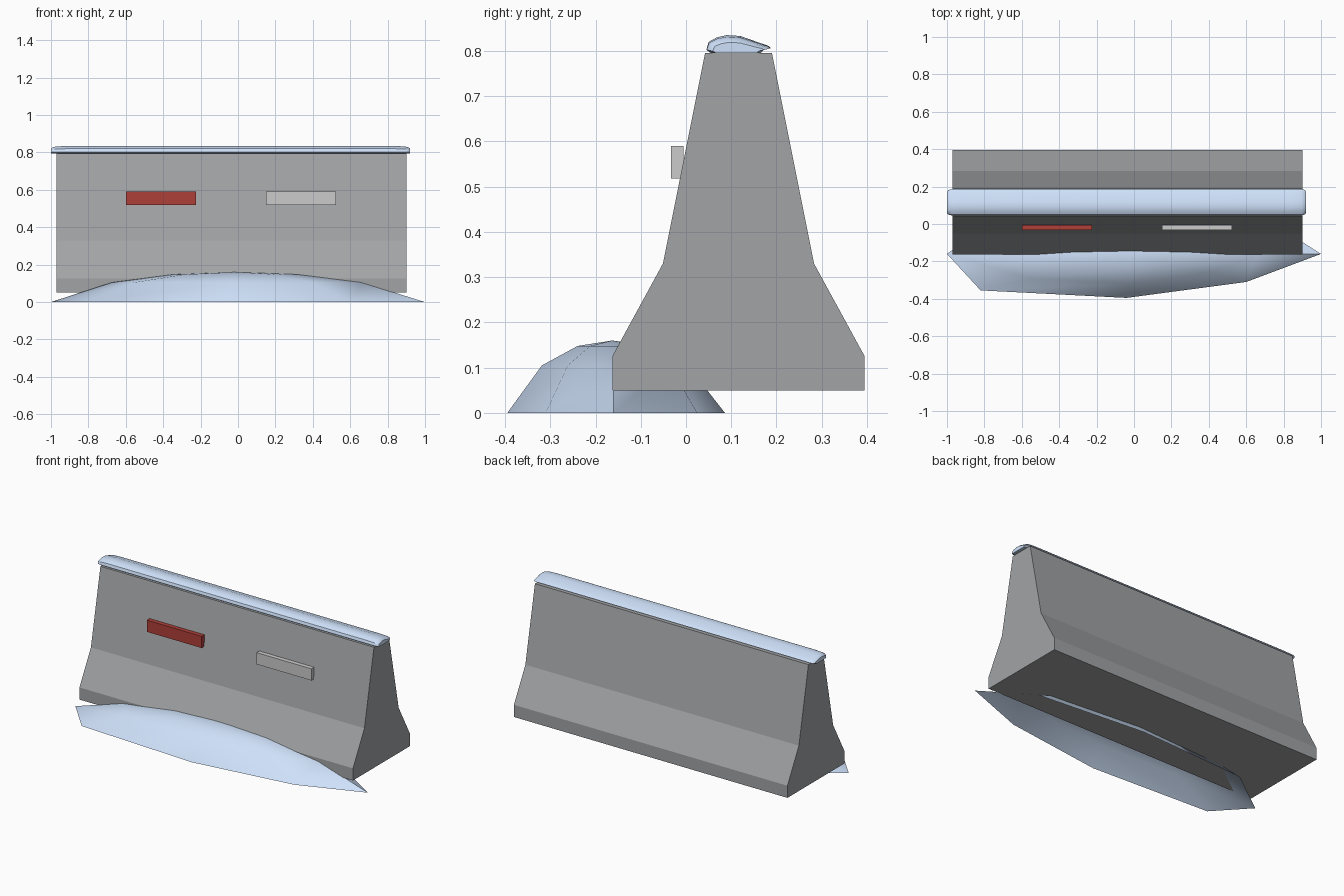
import bpy
import bmesh
import math

if "Cube" in bpy.data.objects:
    bpy.data.objects.remove(bpy.data.objects["Cube"])


def material(name, rgb):
    m = bpy.data.materials.new(name)
    m.diffuse_color = (*rgb, 1)
    m.use_nodes = True
    m.node_tree.nodes["Principled BSDF"].inputs["Base Color"].default_value = m.diffuse_color
    return m


def loft(name, rings, mat, cap_ends=True, apex=None, smooth=None):
    """Skin a list of closed point rings; close with end faces or an apex."""
    bm = bmesh.new()
    loops = [[bm.verts.new(p) for p in ring] for ring in rings]
    n = len(loops[0])
    for a, b in zip(loops, loops[1:]):
        for i in range(n):
            j = (i + 1) % n
            bm.faces.new((a[i], a[j], b[j], b[i]))
    if cap_ends:
        bm.faces.new(loops[0][::-1])
        bm.faces.new(loops[-1])
    if apex:
        tip = bm.verts.new(apex)
        for i in range(n):
            bm.faces.new((loops[-1][i], loops[-1][(i + 1) % n], tip))
    bmesh.ops.recalc_face_normals(bm, faces=bm.faces)
    mesh = bpy.data.meshes.new(name)
    bm.to_mesh(mesh)
    bm.free()
    ob = bpy.data.objects.new(name, mesh)
    bpy.context.collection.objects.link(ob)
    mesh.materials.append(mat)
    if smooth:
        bpy.ops.object.select_all(action='DESELECT')
        bpy.context.view_layer.objects.active = ob
        ob.select_set(True)
        bpy.ops.object.shade_smooth_by_angle(angle=math.radians(smooth))
    return ob


def box(name, x0, x1, y0, y1, z0, z1, mat):
    ring = [(y0, z0), (y1, z0), (y1, z1), (y0, z1)]
    return loft(name, [[(x, y, z) for y, z in ring] for x in (x0, x1)], mat)


concrete = material("concrete", (0.36, 0.37, 0.38))
snow = material("snow", (0.62, 0.75, 0.95))
red = material("red", (0.43, 0.05, 0.04))
white = material("white", (0.8, 0.8, 0.8))

# Concrete barrier: half profile mirrored about its centre line
mid = 0.116
half = [(0.279, 0.05), (0.279, 0.125), (0.167, 0.33), (0.074, 0.795)]
profile = [(mid + w, z) for w, z in half] + [(mid - w, z) for w, z in half[::-1]]
loft("barrier", [[(x, y, z) for y, z in profile] for x in (-0.97, 0.90)], concrete)

# Reflectors on the front face
box("red_reflector", -0.60, -0.225, -0.033, -0.006, 0.518, 0.59, red)
box("white_reflector", 0.15, 0.525, -0.033, -0.006, 0.518, 0.59, white)

# Snow cap along the top, rounded at both ends
cap = [(0.055, 0.795), (0.045, 0.803), (0.05, 0.82), (0.068, 0.83), (0.09, 0.835),
       (0.12, 0.833), (0.16, 0.819), (0.181, 0.812), (0.187, 0.807), (0.172, 0.803),
       (0.165, 0.795)]
ends = [(0.0, 0.8, 0.6), (0.008, 0.93, 0.8), (0.025, 0.99, 0.91), (0.08, 1.0, 1.0)]
stations = [(-1.0 + d, sy, sz) for d, sy, sz in ends]
stations += [(0.92 - d, sy, sz) for d, sy, sz in ends[::-1]]
loft("snow_cap",
     [[(x, mid + (y - mid) * sy, 0.795 + (z - 0.795) * sz) for y, z in cap]
      for x, sy, sz in stations], snow, smooth=40)

# Snow drift at the foot: irregular eight-sided dome, open underneath
foot = [(-1.0, -0.16), (-0.82, -0.355), (-0.04, -0.395), (0.60, -0.31),
        (1.0, -0.16), (0.71, 0.025), (0.0, 0.086), (-0.715, 0.048)]
cx, cy = -0.02, -0.163
rings = [[(cx + (x - cx) * s, cy + (y - cy) * s, z) for x, y in foot]
         for s, z in ((1.0, 0.0), (0.67, 0.105), (0.33, 0.148))]
loft("snow_drift", rings, snow, cap_ends=False, apex=(cx, cy, 0.16), smooth=60)
